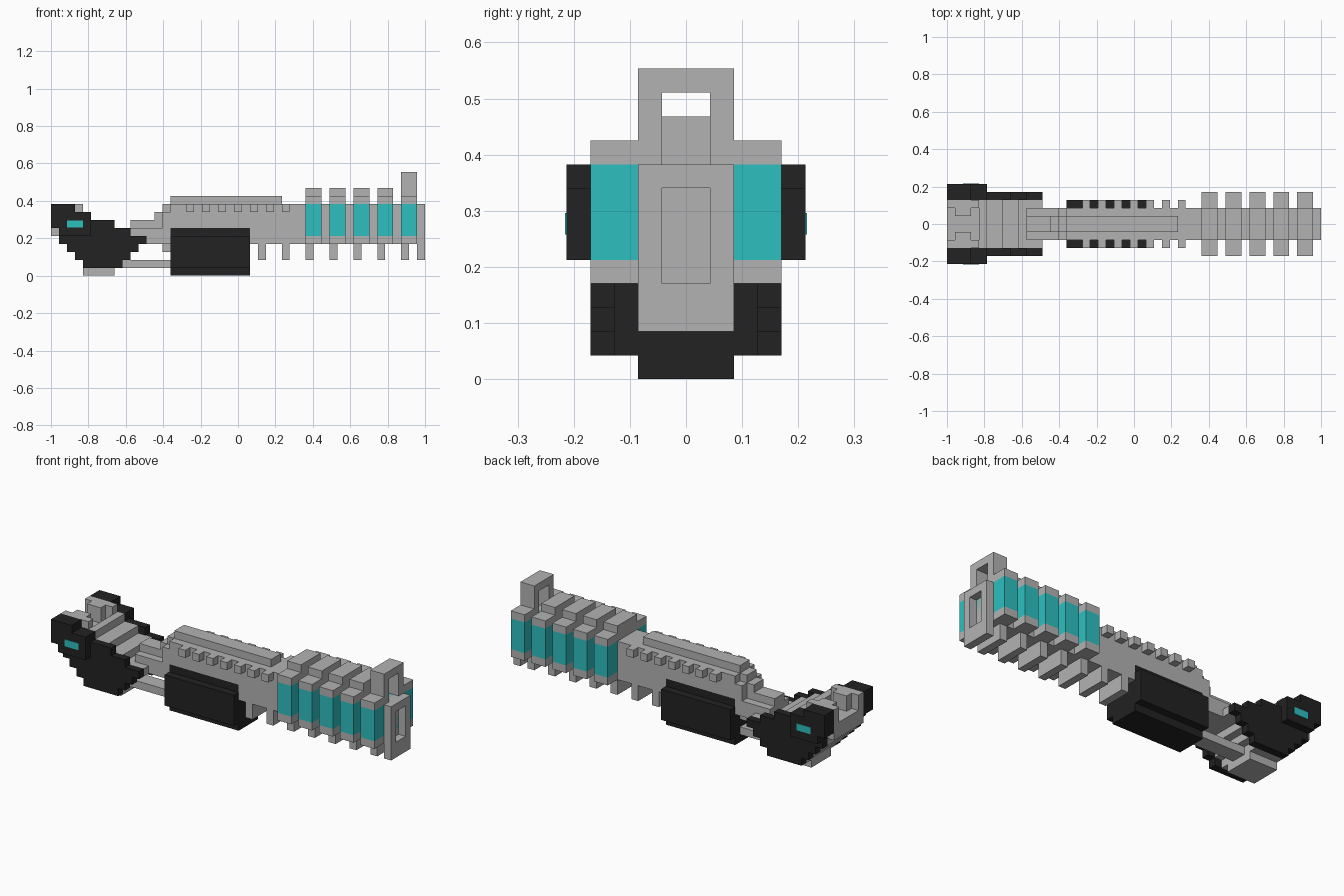
import bpy
import bmesh

if "Cube" in bpy.data.objects:
    bpy.data.objects.remove(bpy.data.objects["Cube"], do_unlink=True)

U = 2 / 47  # one block


def material(name, rgb):
    m = bpy.data.materials.new(name)
    m.use_nodes = True
    m.diffuse_color = (*rgb, 1)
    m.node_tree.nodes["Principled BSDF"].inputs["Base Color"].default_value = (*rgb, 1)
    return m


grey = material("light_grey", (0.45, 0.45, 0.45))
black = material("black", (0.016, 0.016, 0.016))
cyan = material("cyan", (0.027, 0.52, 0.53))


def part(name, mat, boxes):
    """Boxes are (x0, x1, y0, y1, z0, z1) in blocks; y0 > 0 is mirrored, y0 = 0 spans both sides."""
    bm = bmesh.new()
    for x0, x1, y0, y1, z0, z1 in boxes:
        spans = [(-y1, y1)] if y0 == 0 else [(y0, y1), (-y1, -y0)]
        for a, b in spans:
            verts = bmesh.ops.create_cube(bm, size=1)["verts"]
            for v in verts:
                v.co.x = (x1 if v.co.x > 0 else x0) * U - 1
                v.co.y = (b if v.co.y > 0 else a) * U
                v.co.z = (z1 if v.co.z > 0 else z0) * U
    me = bpy.data.meshes.new(name)
    bm.to_mesh(me)
    bm.free()
    me.materials.append(mat)
    ob = bpy.data.objects.new(name, me)
    bpy.context.collection.objects.link(ob)
    return ob


# Barrel and receiver
part("barrel", grey, [(25, 46, 0, 2, 4, 9), (15, 25, 0, 2, 6, 9),
                      (14, 15, 0, 2, 4, 8), (10, 14, 0, 2, 4, 6)])
part("top_rail", grey, [(10, 13, 0, 1, 6, 7), (13, 14, 0, 1, 6, 8),
                        (14, 15, 0, 1, 8, 9), (15, 29, 0, 1, 9, 10)])
part("side_teeth", grey, [(x, x + 1, 2, 3, 8, 9) for x in range(17, 30, 2)])
part("lower_teeth", grey, [(x, x + 1, 0, 2, 2, 4) for x in range(26, 45, 3)])

# Muzzle frame with a window
part("muzzle_plate", grey, [(46, 47, 1, 2, 2, 9), (46, 47, 0, 1, 2, 4), (46, 47, 0, 1, 8, 9)])

# Glowing coils with grey caps
fins = range(32, 45, 3)
part("coil_glow", cyan, [(x, x + 2, 0, 4, 5, 9) for x in fins])
part("coil_lower_caps", grey, [(x, x + 2, 0, 4, 4, 5) for x in fins])
caps = []
for x in fins[:-1]:
    caps += [(x, x + 2, 0, 4, 9, 10), (x, x + 2, 0, 2, 10, 11)]
part("coil_upper_caps", grey, caps)
part("front_sight", grey, [(44, 46, 1, 4, 9, 10), (44, 46, 1, 2, 10, 12), (44, 46, 0, 2, 12, 13)])

# Forward handguard
part("handguard", black, [(15, 25, 0, 2, 0, 1), (15, 25, 0, 3, 1, 5), (15, 25, 0, 2, 5, 6)])

# Trigger and its guard
part("trigger", grey, [(14, 15, 0, 1, 3, 4)])
part("trigger_guard", grey, [(8, 15, 0, 1, 1, 2)])

# Grip core, stepped down towards the barrel
part("grip_core", grey, [
    (0, 5, 0, 3, 5, 7), (5, 7, 0, 3, 5, 7), (7, 9, 0, 3, 5, 6),
    (1, 12, 0, 3, 4, 5), (2, 10, 0, 3, 3, 4), (3, 9, 0, 3, 2, 3),
    (4, 8, 0, 3, 1, 2), (4, 8, 0, 2, 0, 1)])
part("rear_prongs", grey, [(0, 4, 2, 3, 7, 9), (1, 3, 1, 2, 7, 9), (4, 5, 0, 3, 7, 8)])

# Black side plates, one row of blocks per height
rows = [(4, 9), (3, 10), (2, 11), (1, 12), (1, 10), (0, 8), (0, 5)]
part("grip_side_plates", black,
     [(a, b, 3, 4, z, z + 1) for z, (a, b) in enumerate(rows, 1)] + [(0, 3, 3, 4, 8, 9)])
part("pivot_discs", black, [(1, 5, 4, 5, 5, 6), (0, 5, 4, 5, 6, 8), (0, 3, 4, 5, 8, 9)])
part("pivot_lights", cyan, [(2, 4, 5, 5.06, 6.05, 6.95)])
